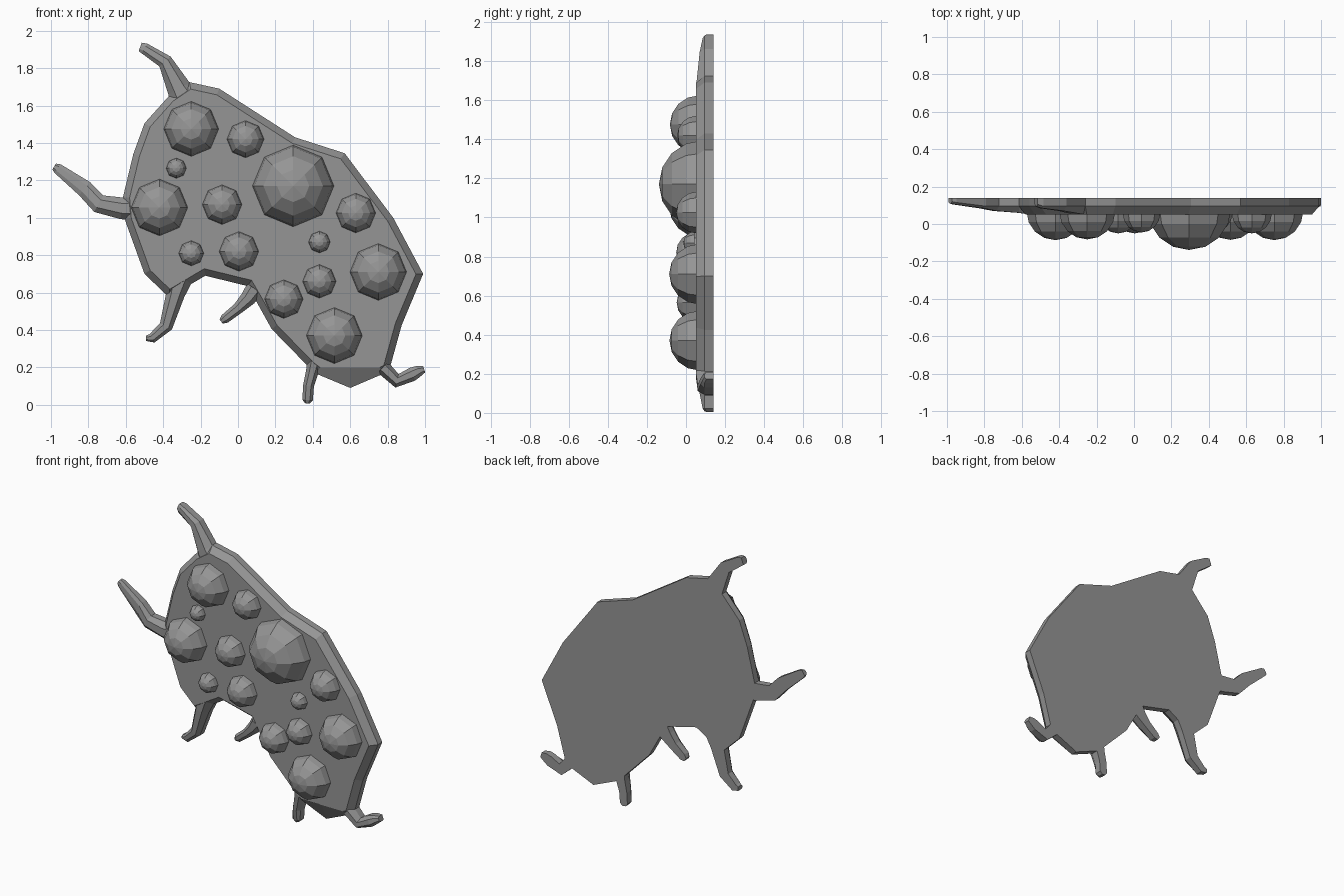
import bpy, bmesh
from mathutils import Vector

if "Cube" in bpy.data.objects:
    bpy.data.objects.remove(bpy.data.objects["Cube"], do_unlink=True)

grey = bpy.data.materials.new("stone grey")
grey.use_nodes = True
grey.diffuse_color = (0.3, 0.3, 0.3, 1)
grey.node_tree.nodes["Principled BSDF"].inputs["Base Color"].default_value = (0.3, 0.3, 0.3, 1)

BACK, RIM, FRONT = 0.14, 0.095, 0.05


def finish(name, bm):
    bmesh.ops.recalc_face_normals(bm, faces=bm.faces)
    mesh = bpy.data.meshes.new(name)
    bm.to_mesh(mesh)
    bm.free()
    mesh.materials.append(grey)
    obj = bpy.data.objects.new(name, mesh)
    bpy.context.collection.objects.link(obj)
    return obj


def slab(name, outline, inset):
    """Flat-backed plate with a chamfered front."""
    bm = bmesh.new()
    rings = [[bm.verts.new((x, y, z)) for x, z in outline] for y in (BACK, RIM)]
    bm.faces.new(rings[0])
    face = bm.faces.new(rings[1])
    n = len(outline)
    for i in range(n):
        j = (i + 1) % n
        bm.faces.new((rings[0][i], rings[0][j], rings[1][j], rings[1][i]))
    bmesh.ops.recalc_face_normals(bm, faces=bm.faces)
    bmesh.ops.inset_region(bm, faces=[face], thickness=inset, use_even_offset=True)
    for v in face.verts:
        v.co.y = FRONT
        v.co.z = max(v.co.z, 0.2)      # broad chamfer along the lower edge
    return finish(name, bm)


def limb(name, path):
    """Bent, tapering limb; each station is x, z, half width, front depth."""
    bm = bmesh.new()
    pts = [Vector((x, 0, z)) for x, z, w, f in path]
    rings = []
    for i, (x, z, w, f) in enumerate(path):
        along = pts[min(i + 1, len(pts) - 1)] - pts[max(i - 1, 0)]
        side = Vector((-along.z, 0, along.x)).normalized() * w
        section = ((1, BACK), (1, max(f + 0.01, RIM)), (0.45, f),
                   (-0.45, f), (-1, max(f + 0.01, RIM)), (-1, BACK))
        rings.append([bm.verts.new(pts[i] + side * s + Vector((0, y, 0))) for s, y in section])
    for a, b in zip(rings, rings[1:]):
        for i in range(6):
            j = (i + 1) % 6
            bm.faces.new((a[i], a[j], b[j], b[i]))
    bm.faces.new(rings[0])
    bm.faces.new(rings[-1])
    return finish(name, bm)


def bump(name, x, z, r):
    """Faceted dome with its pole facing forward."""
    bpy.ops.mesh.primitive_uv_sphere_add(segments=8, ring_count=8, radius=r,
                                         location=(x, 0.03 + 0.25 * r, z),
                                         rotation=(1.5708, 0, 0))
    obj = bpy.context.object
    obj.name = name
    obj.data.materials.append(grey)
    # Keep only the half in front of the back plane
    bm = bmesh.new()
    bm.from_mesh(obj.data)
    bmesh.ops.delete(bm, geom=[v for v in bm.verts if v.co.z < -0.1 * r], context='VERTS')
    bm.to_mesh(obj.data)
    bm.free()


# Body plate
slab("body", [(-0.26, 1.725), (-0.10, 1.69), (0.305, 1.43), (0.57, 1.345), (0.83, 1.0),
              (0.99, 0.70), (0.875, 0.425), (0.81, 0.19), (0.775, 0.165), (0.6, 0.09),
              (0.42, 0.165), (0.38, 0.2), (0.18, 0.405), (0.105, 0.54), (0.05, 0.635),
              (-0.175, 0.69), (-0.31, 0.61), (-0.37, 0.575), (-0.5, 0.70), (-0.605, 0.99),
              (-0.615, 1.11), (-0.56, 1.34), (-0.5, 1.505), (-0.37, 1.65)], 0.035)

# Horns, legs and tail
limb("upper_horn", [(-0.28, 1.63, 0.085, 0.05), (-0.315, 1.69, 0.065, 0.055),
                    (-0.39, 1.835, 0.04, 0.07), (-0.50, 1.905, 0.03, 0.085),
                    (-0.523, 1.913, 0.024, 0.095)])
limb("side_horn", [(-0.55, 1.05, 0.065, 0.05), (-0.62, 1.05, 0.058, 0.06),
                   (-0.745, 1.075, 0.05, 0.07), (-0.82, 1.155, 0.046, 0.085),
                   (-0.965, 1.263, 0.028, 0.105), (-0.983, 1.274, 0.018, 0.11)])
limb("front_leg", [(-0.31, 0.68, 0.07, 0.05), (-0.335, 0.59, 0.05, 0.055),
                   (-0.385, 0.42, 0.036, 0.07), (-0.46, 0.355, 0.026, 0.085),
                   (-0.492, 0.355, 0.014, 0.095)])
limb("middle_leg", [(0.09, 0.62, 0.05, 0.055), (0.055, 0.57, 0.042, 0.06),
                    (0.0, 0.515, 0.03, 0.07), (-0.07, 0.46, 0.026, 0.085),
                    (-0.09, 0.445, 0.014, 0.095)])
limb("hind_leg", [(0.41, 0.23, 0.04, 0.05), (0.395, 0.17, 0.033, 0.06),
                  (0.377, 0.1, 0.029, 0.07), (0.372, 0.025, 0.028, 0.085),
                  (0.37, 0.007, 0.012, 0.095)])
limb("tail", [(0.775, 0.2, 0.04, 0.05), (0.85, 0.128, 0.037, 0.06),
              (0.932, 0.163, 0.037, 0.075), (0.965, 0.18, 0.03, 0.085),
              (0.995, 0.19, 0.018, 0.095)])

# Domed bumps: x, z, radius
BUMPS = [(-0.25, 1.475, 0.15), (0.04, 1.42, 0.1), (-0.33, 1.265, 0.054), (-0.42, 1.055, 0.155),
         (-0.085, 1.07, 0.107), (0.295, 1.17, 0.225), (0.63, 1.025, 0.107), (0.435, 0.87, 0.058),
         (-0.25, 0.81, 0.067), (0.005, 0.82, 0.107), (0.75, 0.71, 0.155), (0.435, 0.66, 0.09),
         (0.245, 0.565, 0.104), (0.515, 0.37, 0.153)]
for i, (x, z, r) in enumerate(BUMPS):
    bump("bump_%d" % (i + 1), x, z, r)
